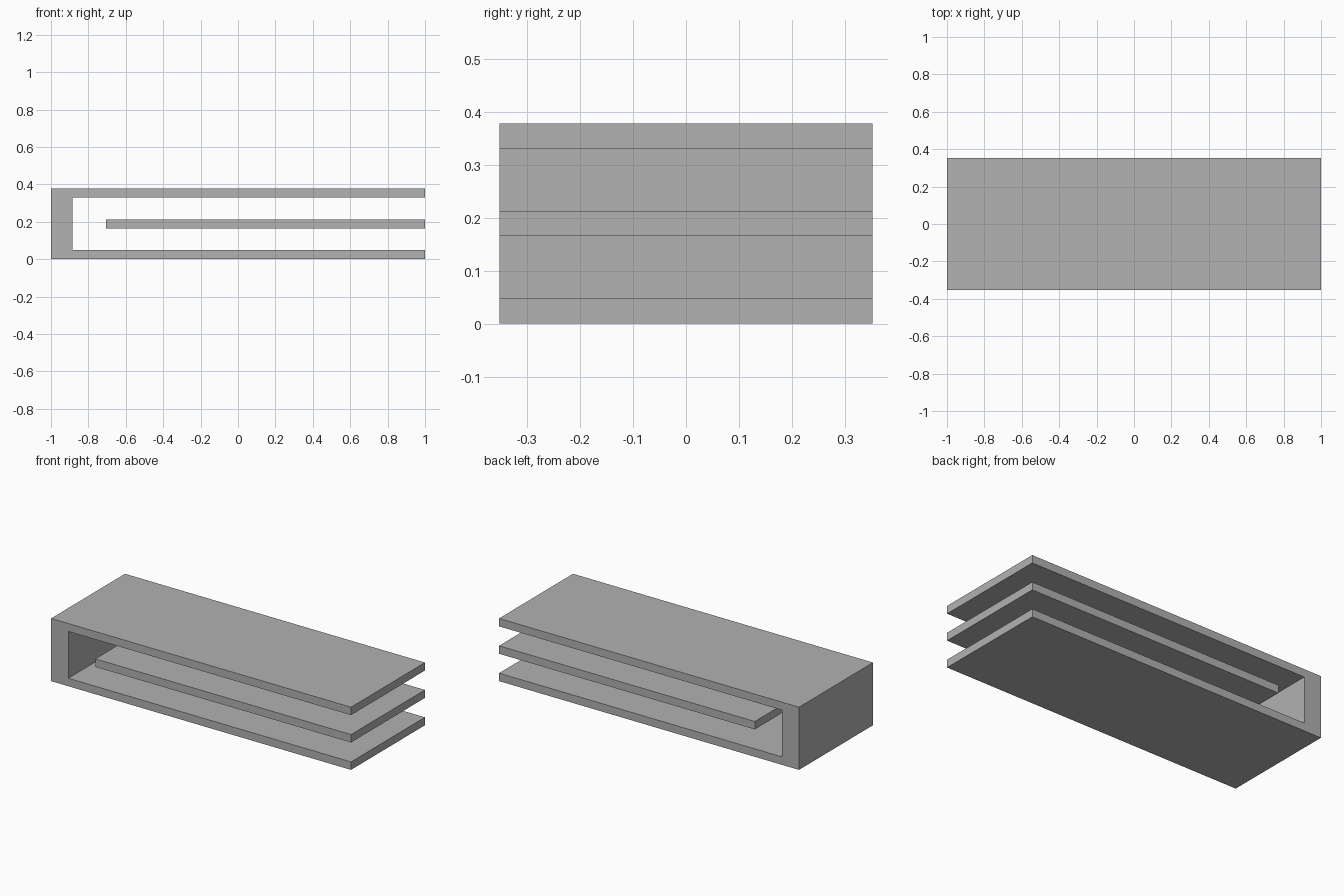
import bpy
import bmesh

cube = bpy.data.objects.get("Cube")
if cube:
    bpy.data.objects.remove(cube, do_unlink=True)

HALF_DEPTH = 0.352
HEIGHT = 0.378
PLATE = 0.048      # thickness of each plate
SPINE = -0.885     # inner face of the closed end

# Single plain grey
grey = bpy.data.materials.new("plain grey")
grey.use_nodes = True
colour = (0.445, 0.445, 0.445, 1)
grey.diffuse_color = colour
grey.node_tree.nodes["Principled BSDF"].inputs["Base Color"].default_value = colour


def extrude_profile(name, outline):
    """Extrude an x-z outline through the full depth."""
    bm = bmesh.new()
    face = bm.faces.new([bm.verts.new((x, -HALF_DEPTH, z)) for x, z in outline])
    result = bmesh.ops.extrude_face_region(bm, geom=[face])
    moved = [v for v in result["geom"] if isinstance(v, bmesh.types.BMVert)]
    bmesh.ops.translate(bm, verts=moved, vec=(0, 2 * HALF_DEPTH, 0))
    bmesh.ops.recalc_face_normals(bm, faces=bm.faces)
    mesh = bpy.data.meshes.new(name)
    bm.to_mesh(mesh)
    bm.free()
    mesh.materials.append(grey)
    obj = bpy.data.objects.new(name, mesh)
    bpy.context.collection.objects.link(obj)
    return obj


# U-shaped frame: bottom plate, closed end and top plate in one piece
extrude_profile("outer_frame", [
    (-1, 0), (1, 0), (1, PLATE), (SPINE, PLATE),
    (SPINE, HEIGHT - PLATE), (1, HEIGHT - PLATE), (1, HEIGHT), (-1, HEIGHT),
])

# Free middle plate, level with the open end
low, high = (HEIGHT - PLATE) / 2, (HEIGHT + PLATE) / 2
extrude_profile("middle_plate", [(-0.705, low), (1, low), (1, high), (-0.705, high)])
